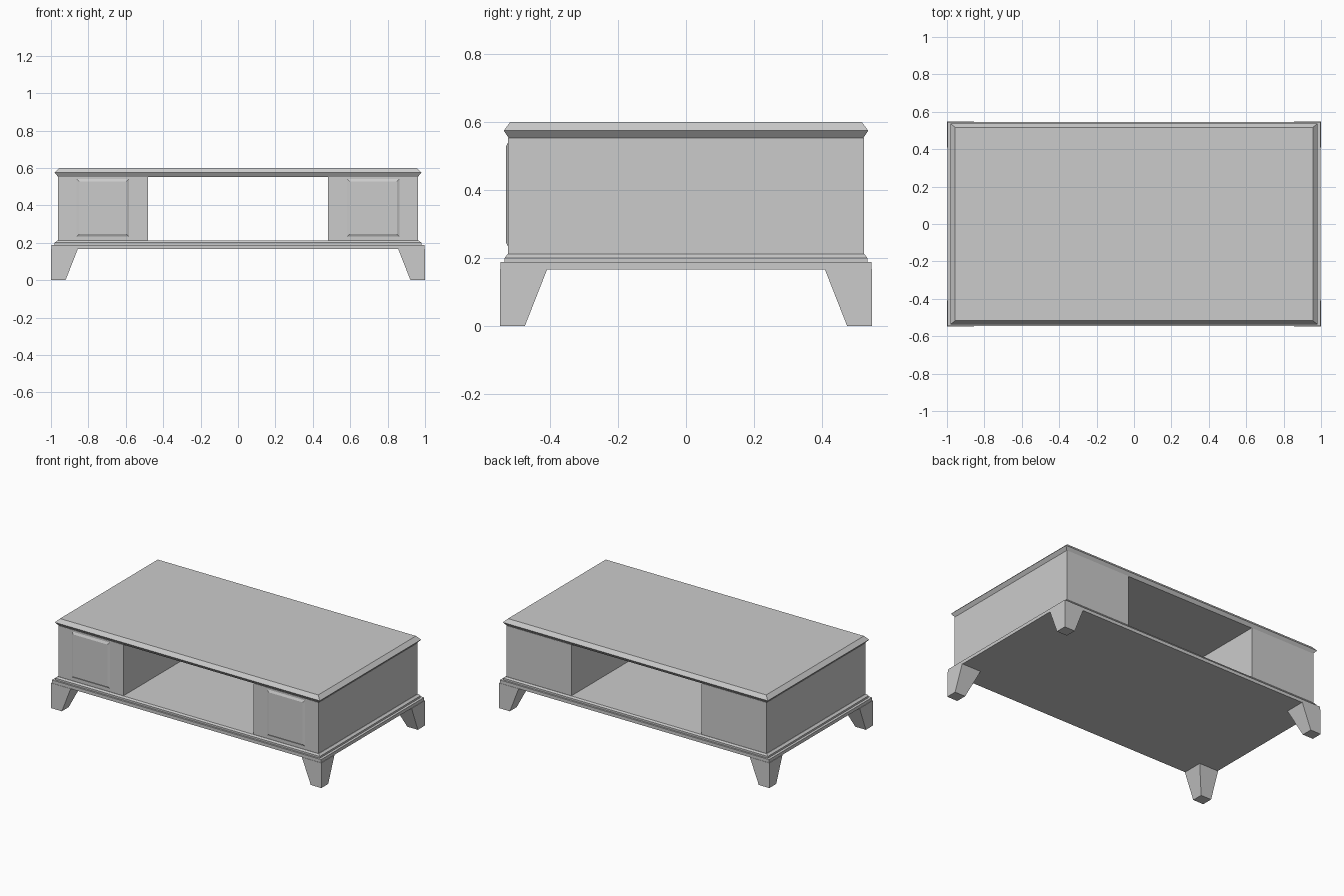
import bpy
import bmesh

if "Cube" in bpy.data.objects:
    bpy.data.objects.remove(bpy.data.objects["Cube"])


def loft(name, sections):
    """Closed solid through stacked rectangles (x0, x1, y0, y1, z)."""
    bm = bmesh.new()
    rings = []
    for x0, x1, y0, y1, z in sections:
        corners = ((x0, y0), (x1, y0), (x1, y1), (x0, y1))
        rings.append([bm.verts.new((x, y, z)) for x, y in corners])
    for a, b in zip(rings, rings[1:]):
        for i in range(4):
            j = (i + 1) % 4
            bm.faces.new((a[i], a[j], b[j], b[i]))
    bm.faces.new(rings[0][::-1])
    bm.faces.new(rings[-1])
    bmesh.ops.recalc_face_normals(bm, faces=bm.faces)
    mesh = bpy.data.meshes.new(name)
    bm.to_mesh(mesh)
    bm.free()
    obj = bpy.data.objects.new(name, mesh)
    bpy.context.collection.objects.link(obj)
    return obj


def moulded_slab(name, profile):
    """Centred slab from a profile of (half width, half depth, z)."""
    return loft(name, [(-w, w, -d, d, z) for w, d, z in profile])


def mirror(obj, x=True, y=False):
    mod = obj.modifiers.new("Mirror", 'MIRROR')
    mod.use_axis = (x, y, False)
    mod.use_mirror_merge = False


# Stepped base board
moulded_slab("base_board", [
    (0.997, 0.545, 0.167), (0.997, 0.545, 0.189),
    (0.980, 0.533, 0.189), (0.980, 0.533, 0.201),
    (0.966, 0.525, 0.212)])

# Table top with pointed edge moulding
moulded_slab("table_top", [
    (0.962, 0.521, 0.553), (0.981, 0.536, 0.575), (0.956, 0.517, 0.600)])

# Side cabinets, leaving an open shelf between them
cabinet = loft("side_cabinets", [
    (0.482, 0.963, -0.523, 0.523, 0.212),
    (0.482, 0.963, -0.523, 0.523, 0.553)])
mirror(cabinet)

# Raised front door panels with bevelled rim
# (lofted lying flat, then stood up to face -y)
x0, x1, z0, z1, rim = 0.583, 0.863, 0.233, 0.541, 0.014
door = loft("door_panels", [
    (x0, x1, z0, z1, 0.520), (x0, x1, z0, z1, 0.523),
    (x0 + rim, x1 - rim, z0 + rim, z1 - rim, 0.530)])
for v in door.data.vertices:
    v.co = (v.co.x, -v.co.z, v.co.y)
mirror(door)

# Tapered corner legs, straight on the two outer sides
leg = loft("legs", [
    (0.922, 1.0, -0.547, -0.474, 0.0),
    (0.856, 1.0, -0.547, -0.408, 0.168)])
mirror(leg, True, True)
